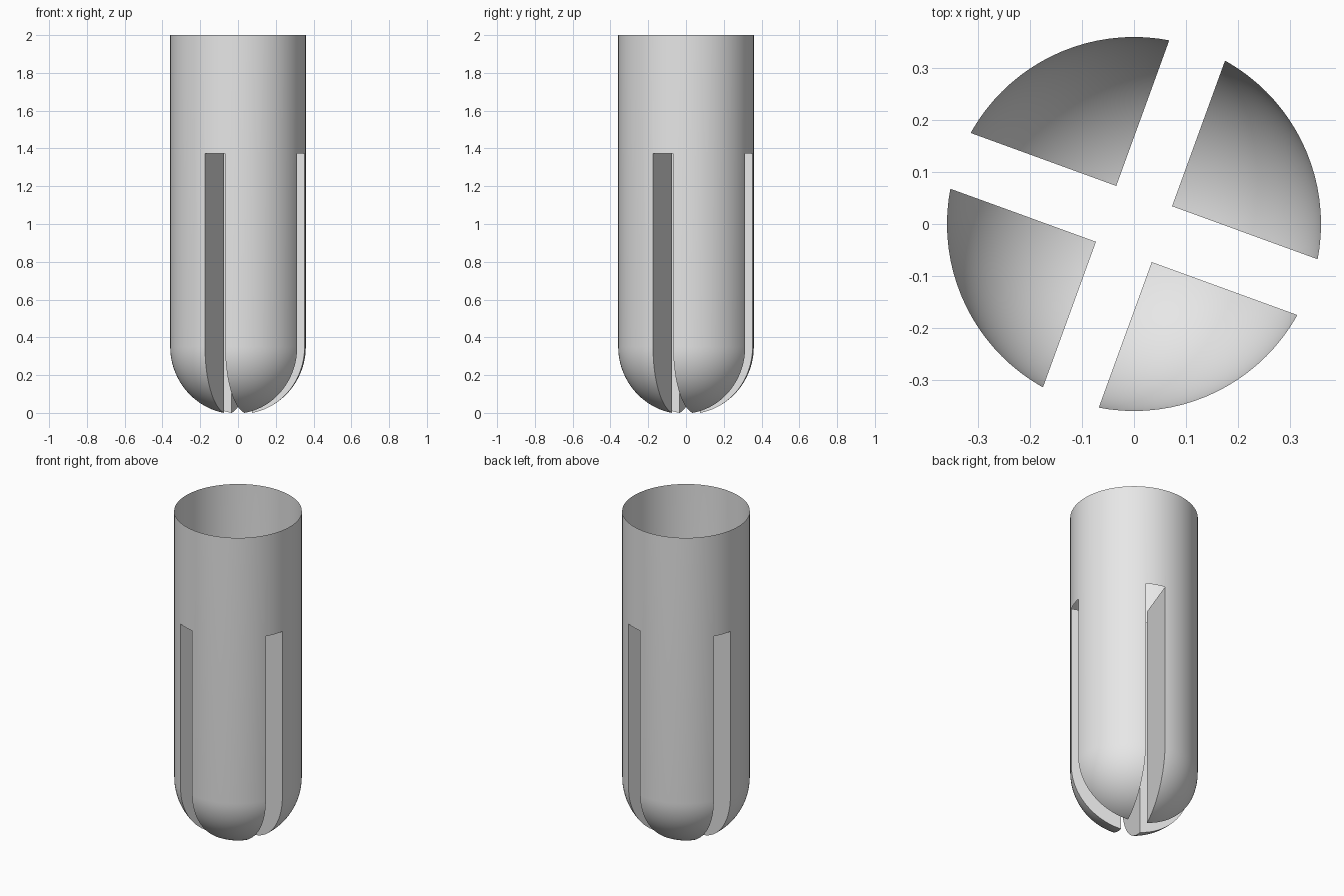
import bpy, bmesh, math
from mathutils import Matrix

if "Cube" in bpy.data.objects:
    bpy.data.objects.remove(bpy.data.objects["Cube"])

R = 0.359          # tube radius
W = 0.057          # half width of each slot
SLOT_TOP = 1.372
TOP = 2.0
ANGLE = math.radians(-20)
SEGMENTS = 96
# sphere centre height, so that the slotted tips rest on z = 0
CZ = math.sqrt(R * R - 2 * W * W)

grey = bpy.data.materials.new("light grey")
grey.diffuse_color = (0.8, 0.8, 0.8, 1)
grey.use_nodes = True
grey.node_tree.nodes["Principled BSDF"].inputs["Base Color"].default_value = grey.diffuse_color


def make_object(name, bm):
    bmesh.ops.recalc_face_normals(bm, faces=bm.faces)
    mesh = bpy.data.meshes.new(name)
    bm.to_mesh(mesh)
    bm.free()
    mesh.materials.append(grey)
    obj = bpy.data.objects.new(name, mesh)
    bpy.context.collection.objects.link(obj)
    return obj


# Round-ended tube: a profile spun around z, closed for cutting
bm = bmesh.new()
steps = 24
profile = [(R * math.sin(a), CZ - R * math.cos(a))
           for a in (i * math.pi / 2 / steps for i in range(steps + 1))]
profile += [(R, TOP), (0, TOP)]
verts = [bm.verts.new((r, 0, z)) for r, z in profile]
edges = [bm.edges.new(pair) for pair in zip(verts, verts[1:])]
bmesh.ops.spin(bm, geom=verts + edges, cent=(0, 0, 0), axis=(0, 0, 1),
               angle=2 * math.pi, steps=SEGMENTS, use_merge=False)
bmesh.ops.remove_doubles(bm, verts=bm.verts, dist=1e-5)
tube = make_object("slotted_tube", bm)

# Cross-shaped cutter
bm = bmesh.new()
arm = [(W, -W), (1, -W), (1, W)]
outline = []
for k in range(4):
    turn = Matrix.Rotation(ANGLE + k * math.pi / 2, 2)
    for x, y in arm:
        c, s = turn[0][0], turn[1][0]
        outline.append(bm.verts.new((c * x - s * y, s * x + c * y, -0.5)))
base = bm.faces.new(outline)
grown = bmesh.ops.extrude_face_region(bm, geom=[base])["geom"]
bmesh.ops.translate(bm, vec=(0, 0, SLOT_TOP + 0.5),
                    verts=[g for g in grown if isinstance(g, bmesh.types.BMVert)])
cutter = make_object("slot_cutter", bm)
cutter.hide_render = True

# Cut the slots
mod = tube.modifiers.new("slots", 'BOOLEAN')
mod.operation = 'DIFFERENCE'
mod.solver = 'EXACT'
mod.object = cutter
bpy.context.view_layer.objects.active = tube
tube.select_set(True)
bpy.ops.object.modifier_apply(modifier=mod.name)
bpy.data.objects.remove(cutter)

# Open the tube: remove the top cap and the slot ceiling
bm = bmesh.new()
bm.from_mesh(tube.data)
bm.normal_update()
flat = [f for f in bm.faces if abs(f.normal.z) > 0.99
        and f.calc_center_median().z > SLOT_TOP - 0.01]
bmesh.ops.delete(bm, geom=flat, context='FACES')
bm.to_mesh(tube.data)
bm.free()
bpy.ops.object.shade_smooth_by_angle(angle=math.radians(30))
